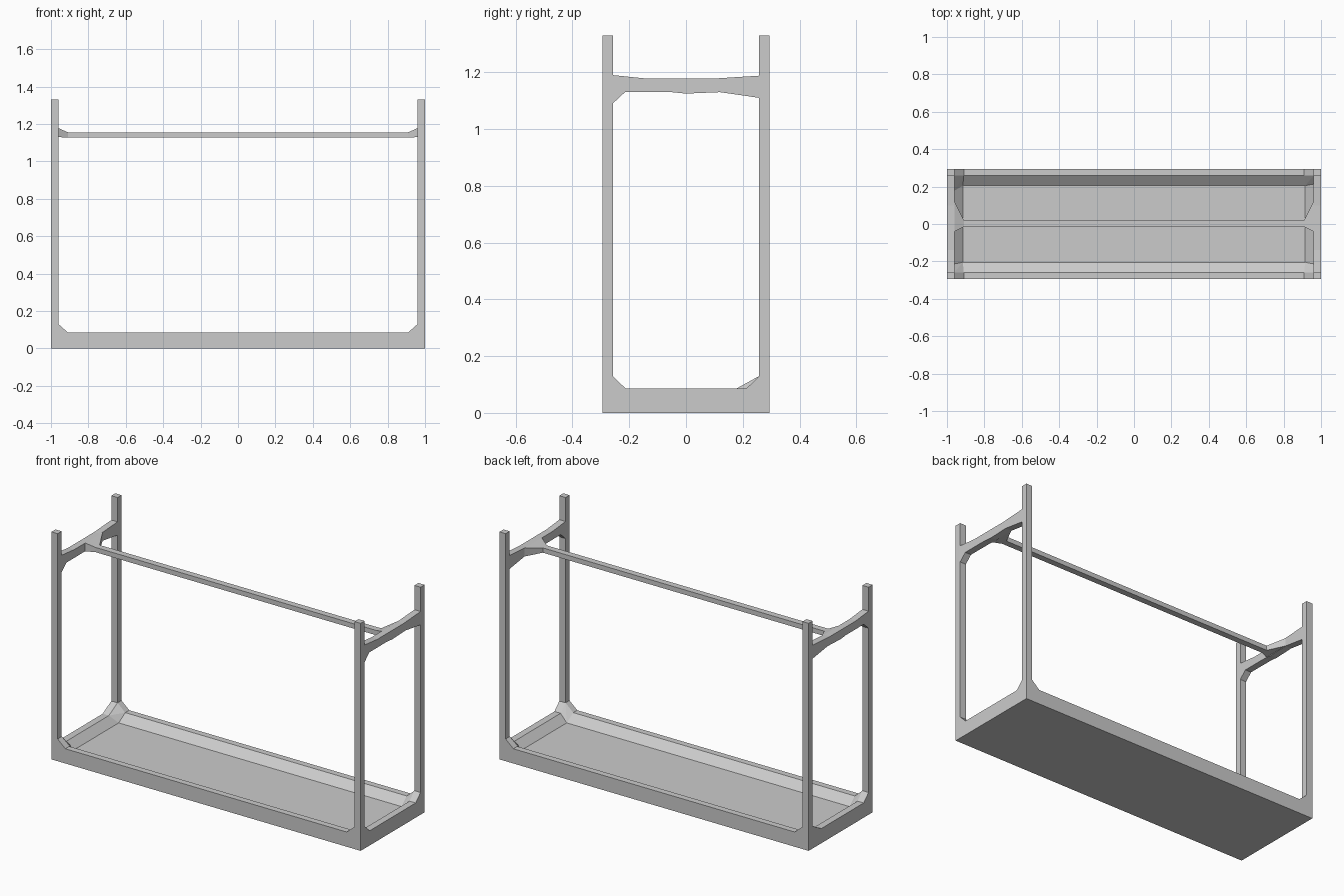
import bpy, bmesh

if "Cube" in bpy.data.objects:
    bpy.data.objects.remove(bpy.data.objects["Cube"])

X, Y = 1.0, 0.295          # outer half sizes
IX, IY = 0.96, 0.258       # inner half sizes between posts
RIM, KNEE, TOP = 0.086, 0.13, 1.33


def finish(name, bm):
    bmesh.ops.recalc_face_normals(bm, faces=bm.faces[:])
    me = bpy.data.meshes.new(name)
    bm.to_mesh(me)
    bm.free()
    ob = bpy.data.objects.new(name, me)
    bpy.context.collection.objects.link(ob)
    return ob


def hull(name, points):
    bm = bmesh.new()
    for p in points:
        bm.verts.new(p)
    res = bmesh.ops.convex_hull(bm, input=bm.verts[:])
    loose = [v for v in bm.verts if not v.link_faces]
    bmesh.ops.delete(bm, geom=loose, context='VERTS')
    bmesh.ops.dissolve_limit(bm, angle_limit=0.01, verts=bm.verts[:], edges=bm.edges[:])
    return finish(name, bm)


def box(name, x0, x1, y0, y1, z0, z1):
    return hull(name, [(x, y, z) for x in (x0, x1) for y in (y0, y1) for z in (z0, z1)])


def extrude_x(name, profile, x0, x1):
    bm = bmesh.new()
    a = [bm.verts.new((x0, y, z)) for y, z in profile]
    b = [bm.verts.new((x1, y, z)) for y, z in profile]
    bm.faces.new(a)
    bm.faces.new(b)
    n = len(a)
    for i in range(n):
        j = (i + 1) % n
        bm.faces.new((a[i], a[j], b[j], b[i]))
    return finish(name, bm)


# Base tray: stacked rectangular loops with a sloped inner wall down to the floor
bm = bmesh.new()
loops = []
for hx, hy, z in ((X, Y, 0), (X, Y, RIM), (IX, IY, RIM), (0.915, 0.205, 0.045)):
    loops.append([bm.verts.new((sx * hx, sy * hy, z))
                  for sx, sy in ((-1, -1), (1, -1), (1, 1), (-1, 1))])
for lo, hi in zip(loops, loops[1:]):
    for i in range(4):
        j = (i + 1) % 4
        bm.faces.new((lo[i], lo[j], hi[j], hi[i]))
bm.faces.new(loops[0])
bm.faces.new(loops[-1])
finish("base_tray", bm)

# Corner posts with flared feet (the back left foot is longer)
for sx, side in ((-1, "left"), (1, "right")):
    for sy, end in ((-1, "front"), (1, "back")):
        box(f"{end}_{side}_post", sx * IX, sx * X, sy * IY, sy * Y, KNEE, TOP)
        d = 0.08 if (sx, sy) == (-1, 1) else 0.045
        pts = [(x, y, KNEE) for x in (IX, X) for y in (IY, Y)]
        pts += [(0.91, Y, RIM), (X, Y, RIM), (X, IY - d, RIM),
                (0.91, IY, RIM), (IX, IY - d, RIM), (0.915, 0.205, 0.045)]
        hull(f"{end}_{side}_foot", [(sx * x, sy * y, z) for x, y, z in pts])

# End crossbars with braced ends, and the flared rail brackets joining them
bar = [(-IY, 1.09), (-0.215, 1.13), (-0.05, 1.13), (0, 1.125), (0.12, 1.13), (IY, 1.11),
       (IY, 1.188), (0.1, 1.178), (-0.14, 1.178), (-IY, 1.19)]
for sx, side in ((-1, "left"), (1, "right")):
    extrude_x(f"{side}_crossbar", bar, sx * IX, sx * X)
    hull(f"{side}_rail_bracket",
         [(sx * IX, y, z) for y in (-0.04, 0.12) for z in (1.13, 1.178)] +
         [(sx * 0.91, y, z) for y in (-0.015, 0.022) for z in (1.128, 1.156)])

# Hanging rail
box("hanging_rail", -0.91, 0.91, -0.015, 0.022, 1.128, 1.156)
